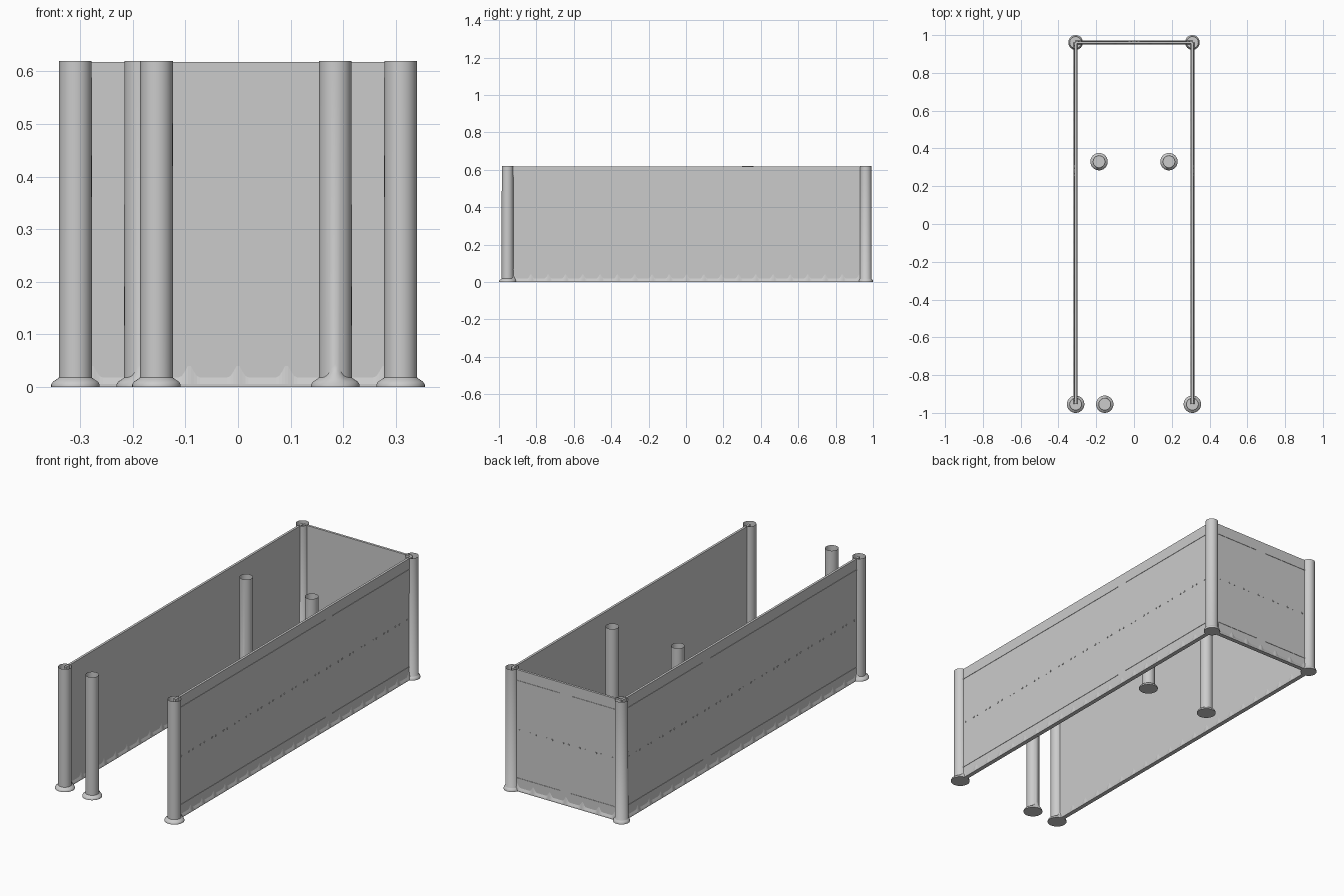
import bpy, bmesh
from math import sin, cos, pi, exp
from mathutils import Matrix

if "Cube" in bpy.data.objects:
    bpy.data.objects.remove(bpy.data.objects["Cube"])

stone = bpy.data.materials.new("plain grey")
stone.use_nodes = True
GREY = (0.6, 0.6, 0.6, 1)
stone.diffuse_color = GREY
stone.node_tree.nodes["Principled BSDF"].inputs["Base Color"].default_value = GREY

H = 0.62        # overall height
HALF = 0.006    # half wall thickness
PITCH = 0.0925  # spacing of skirting peaks


def finish(bm, name, matrix=None, smooth=False):
    bmesh.ops.recalc_face_normals(bm, faces=bm.faces)
    mesh = bpy.data.meshes.new(name)
    bm.to_mesh(mesh)
    bm.free()
    obj = bpy.data.objects.new(name, mesh)
    bpy.context.collection.objects.link(obj)
    mesh.materials.append(stone)
    if matrix:
        obj.matrix_world = matrix
    if smooth:
        bpy.ops.object.select_all(action='DESELECT')
        obj.select_set(True)
        bpy.context.view_layer.objects.active = obj
        bpy.ops.object.shade_smooth_by_angle(angle=0.7)
    return obj


def box(bm, size, centre):
    m = Matrix.Translation(centre) @ Matrix.Diagonal((*size, 1))
    bmesh.ops.create_cube(bm, size=1, matrix=m)


def bridge(bm, low, high, closed=True):
    n = len(low)
    for i in range(n if closed else n - 1):
        j = (i + 1) % n
        bm.faces.new((low[i], low[j], high[j], high[i]))


# Hollow post with a flared foot; the foot may rise to a bell-shaped spur
def post(name, x, y, foot, spur=None, sides=48):
    bm = bmesh.new()
    rings = []
    for t, z in ((1, 0), (1, 0.005), (0.8, 0.010), (0.3, 0.015), (0.03, 0.018)):
        r = 0.031 + (foot - 0.031) * t
        ring = []
        for i in range(sides):
            a = 2 * pi * i / sides
            rise = 0
            if spur is not None and cos(a - spur) > 0:
                rise = 0.026 * exp(-(sin(a - spur) / 0.38) ** 2) * (1 - t)
            ring.append(bm.verts.new((r * cos(a), r * sin(a), z + rise)))
        rings.append(ring)
    for low, high in zip(rings, rings[1:]):
        bridge(bm, low, high)
    bm.faces.new(rings[0])
    bridge(bm, rings[-1], [bm.verts.new((0.031 * cos(2 * pi * i / sides),
                                         0.031 * sin(2 * pi * i / sides), H))
                           for i in range(sides)])
    finish(bm, name, Matrix.Translation((x, y, 0)), smooth=True)


# Sloping skirting on both wall faces, with regular pointed peaks
def skirting(name, half, matrix):
    bm = bmesh.new()
    steps = round(2 * half / PITCH * 16)
    xs = [-half + 2 * half * i / steps for i in range(steps + 1)]
    for side in (-1, 1):
        rows = []
        for kind in range(3):
            row = []
            for x in xs:
                d = abs((x / PITCH + 0.5) % 1 - 0.5) * PITCH
                top = 0.018 + 0.024 * exp(-(d / 0.010) ** 2)
                off, z = ((0.011, 0), (0.011, 0.006), (HALF, top))[kind]
                row.append(bm.verts.new((x, side * off, z)))
            rows.append(row)
        bridge(bm, rows[0], rows[1], False)
        bridge(bm, rows[1], rows[2], False)
        bridge(bm, [bm.verts.new((x, 0, 0)) for x in xs], rows[0], False)
    bmesh.ops.remove_doubles(bm, verts=bm.verts, dist=0.00001)
    finish(bm, name, matrix)


# Wall panel; its outer face is local -y
def wall(name, half, gap, matrix):
    bm = bmesh.new()
    box(bm, (2 * half, 2 * HALF, H - 0.002), (0, 0, H / 2 - 0.001))
    finish(bm, name + "_panel", matrix)
    skirting(name + "_skirting", half, matrix)

    # Upper and lower ribs, each broken by a short gap
    bm = bmesh.new()
    end = half - 0.028
    for z in (0.065, 0.562):
        for a, b in ((-end, gap - 0.03), (gap + 0.03, end)):
            box(bm, (b - a, 0.002, 0.004), ((a + b) / 2, -HALF - 0.001, z))
    finish(bm, name + "_ribs", matrix)

    # Middle row of paired studs
    bm = bmesh.new()
    count = int(end / PITCH)
    for k in range(-count, count + 1):
        for dx in (-0.015, 0.015):
            box(bm, (0.007, 0.003, 0.007), (k * PITCH + dx, -HALF - 0.001, 0.312))
    finish(bm, name + "_studs", matrix)


def place(x, y, turn):
    return Matrix.Translation((x, y, 0)) @ Matrix.Rotation(turn, 4, 'Z')


FRONT, BACK, SIDE = -0.954, 0.961, 0.309
middle = (FRONT + BACK) / 2
length = (BACK - FRONT) / 2

wall("left_wall", length, 0.28, place(SIDE, middle, pi / 2))
wall("right_wall", length, -0.28, place(-SIDE, middle, -pi / 2))
wall("back_wall", SIDE, 0, place(0, BACK, pi))

for label, s in (("left", 1), ("right", -1)):
    post(label + "_front_post", s * SIDE, FRONT, 0.046, pi / 2)
    post(label + "_back_post", s * SIDE, BACK, 0.039)
    post(label + "_inner_post", s * 0.185, 0.33, 0.046, -pi / 2)
post("entrance_post", -0.155, FRONT, 0.046, pi / 2)
